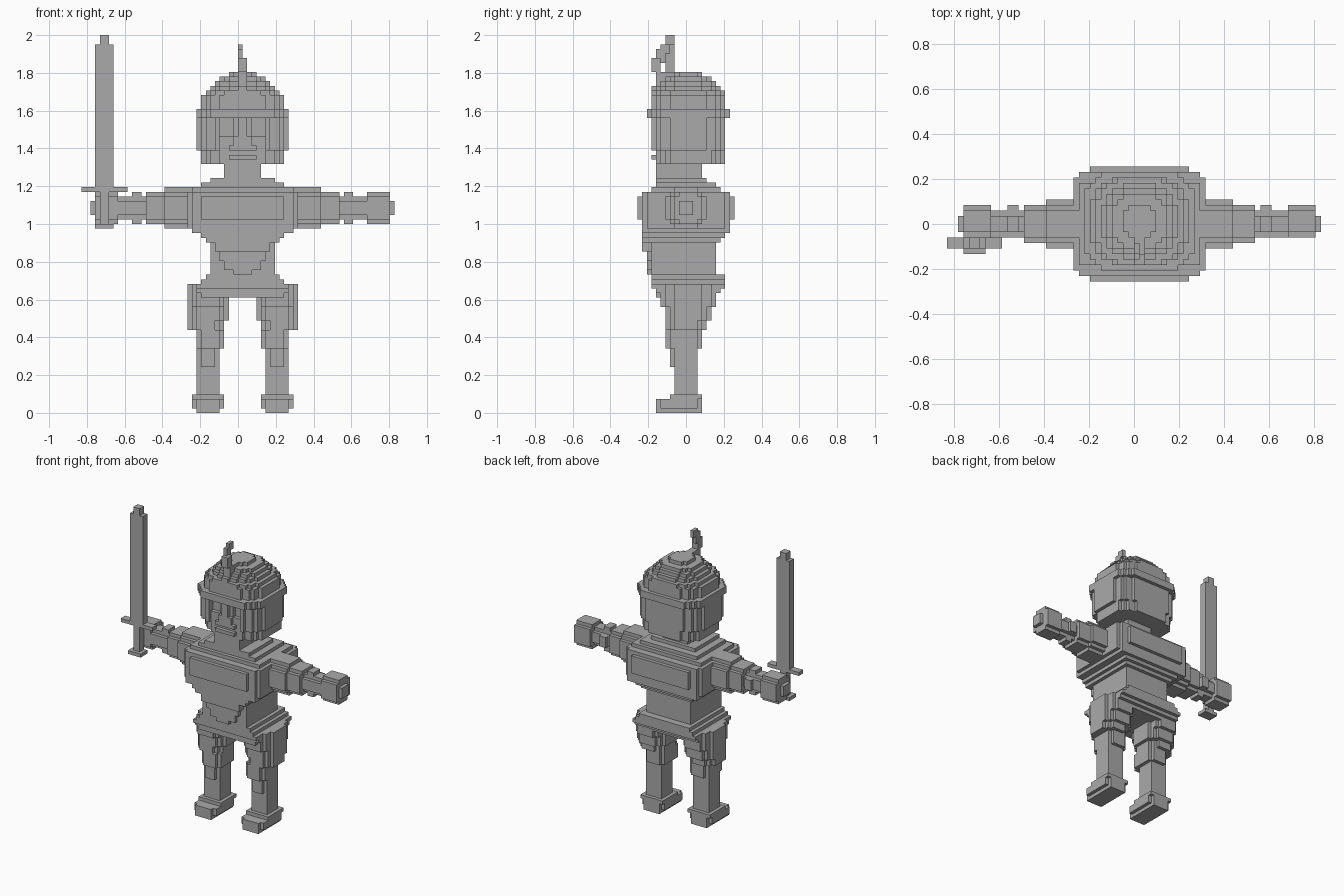
import bpy, bmesh
from mathutils import Vector

V = 2 / 82                      # size of one block
OFFSET = Vector((1, -0.5, 0))   # grid origin to model origin, in blocks

if "Cube" in bpy.data.objects:
    bpy.data.objects.remove(bpy.data.objects["Cube"])

gray = bpy.data.materials.new("stone gray")
gray.use_nodes = True
gray.diffuse_color = (0.4, 0.4, 0.4, 1)
gray.node_tree.nodes["Principled BSDF"].inputs["Base Color"].default_value = gray.diffuse_color


def box(x0, x1, y0, y1, z0, z1):
    return {(x, y, z) for x in range(x0, x1) for y in range(y0, y1) for z in range(z0, z1)}


def rounded(x0, x1, y0, y1, z0, z1, axis=2, power=2.5):
    """Blocks of a box whose section across the axis is a superellipse."""
    lo, hi = (x0, y0, z0), (x1, y1, z1)

    def inside(cell):
        total = 0
        for a in range(3):
            if a != axis:
                half = (hi[a] - lo[a]) / 2
                total += abs((cell[a] + 0.5 - lo[a] - half) / half) ** power
        return total <= 1
    return {c for c in box(x0, x1, y0, y1, z0, z1) if inside(c)}


def mirrored(cells):
    return {(-1 - x, y, z) for x, y, z in cells}


def build(name, cells):
    """Skin a set of blocks with its outer faces and merge the flat areas."""
    bm = bmesh.new()
    verts = {}

    def vert(p):
        if p not in verts:
            verts[p] = bm.verts.new((Vector(p) + OFFSET) * V)
        return verts[p]

    for cell in sorted(cells):
        for a in range(3):
            b, c = (a + 1) % 3, (a + 2) % 3
            for side in (0, 1):
                near = list(cell)
                near[a] += 2 * side - 1
                if tuple(near) in cells:
                    continue
                ring = []
                for s, t in ((0, 0), (1, 0), (1, 1), (0, 1)):
                    p = list(cell)
                    p[a] += side
                    p[b] += s
                    p[c] += t
                    ring.append(vert(tuple(p)))
                bm.faces.new(ring if side else ring[::-1])
    bmesh.ops.dissolve_limit(bm, angle_limit=0.01, verts=bm.verts, edges=bm.edges)
    mesh = bpy.data.meshes.new(name)
    bm.to_mesh(mesh)
    bm.free()
    mesh.materials.append(gray)
    obj = bpy.data.objects.new(name, mesh)
    bpy.context.collection.objects.link(obj)


def pair(name, cells):
    build("left_" + name, cells)
    build("right_" + name, mirrored(cells))


# Chest: layered box with front and back plates, collar steps and taper
chest = box(-12, 12, -8, 9, 40, 48) | box(-11, 11, -9, 10, 39, 48)
chest |= box(-9, 9, -10, 11, 42, 47) | box(-11, 11, -7, 8, 48, 49)
chest |= box(-9, 9, -6, 7, 49, 50) | box(-7, 7, -6, 5, 50, 51)
chest |= box(-9, 9, -9, 9, 38, 39) | box(-8, 8, -9, 8, 37, 38)
build("chest", chest)

# Waist with a narrowing belly plate
waist = box(-7, 7, -7, 7, 29, 38)
for half, front, z0, z1 in ((6, -9, 35, 37), (5, -8, 33, 35), (4, -8, 31, 33), (2, -8, 30, 31)):
    waist |= box(-half, half, front, -7, z0, z1)
build("waist", waist)

# Pelvis widening downwards
pelvis = box(-8, 8, -7, 9, 29, 30) | box(-9, 9, -7, 9, 28, 29)
pelvis |= box(-10, 10, -7, 9, 27, 28) | box(-10, 10, -6, 8, 26, 27) | box(-9, 9, -6, 7, 25, 26)
build("pelvis", pelvis)

# Arms: round segments along x, with knobs at the wrist
arm = rounded(11, 17, -4, 5, 40, 49, 0) | rounded(17, 21, -3, 4, 41, 48, 0)
arm |= rounded(21, 28, -2, 3, 42, 47, 0, 3)
arm |= box(22, 24, -2, 4, 43, 46) | box(22, 24, -1, 2, 41, 48)
pair("arm", arm)
hand = rounded(27, 32, -2, 4, 41, 48, 0, 3) | box(32, 33, -1, 2, 43, 46)
pair("hand", hand)

# Legs: thigh tapering into the shin
thigh = rounded(3, 12, -5, 7, 23, 28) | rounded(3, 12, -4, 6, 20, 23)
thigh |= rounded(4, 12, -4, 5, 18, 20) | rounded(4, 10, -4, 4, 14, 18, power=4)
pair("thigh", thigh)
shin = rounded(5, 10, -2, 3, 3, 20, power=4) | box(6, 9, -3, 3, 10, 14)
pair("shin", shin)
foot = rounded(5, 10, -6, 4, 0, 1, power=5) | rounded(4, 11, -6, 4, 1, 3, power=5)
foot |= rounded(4, 11, -3, 4, 3, 4, power=5)
pair("foot", foot)

# Neck and head
build("neck", box(-4, 4, -6, 4, 49, 55))
head = rounded(-9, 9, -6, 9, 54, 57, power=3) | rounded(-10, 10, -7, 9, 57, 65, power=3)
head -= box(-5, 5, -7, -6, 54, 64)
for eye in (box(2, 5, -7, -5, 60, 64),):
    head -= eye | mirrored(eye)
head |= box(-1, 1, -7, -5, 58, 65) | box(-2, 2, -7, -5, 58, 60)
head |= box(-3, 3, -7, -5, 57, 58) | box(-3, 3, -7, -5, 55, 56)
build("head", head)

# Helmet: brim, stepped dome and front ridge
helmet = rounded(-10, 10, -8, 10, 64, 66, power=4)
dome = ((9, 8, 66, 69), (8, 8, 69, 70), (7, 7, 70, 71), (6, 6, 71, 72), (5, 5, 72, 73), (3, 3, 73, 74))
for half, deep, z0, z1 in dome:
    helmet |= rounded(-half, half, 1 - deep, 1 + deep, z0, z1, power=3 if z0 < 70 else 2.5)
    helmet |= box(-1, 1, max(-deep, -7), 1, z0, z1)
build("helmet", helmet)

# Curling plume on the helmet front
plume = box(-1, 1, -6, -2, 72, 74) | box(-1, 1, -7, -5, 74, 77)
plume |= box(-1, 0, -6, -4, 76, 79) | box(-1, 0, -5, -3, 78, 80)
build("plume", plume)

# Sword held upright in the right hand
sword = box(-31, -29, -4, -2, 40, 82) | box(-32, -28, -4, -2, 49, 80)
sword |= box(-35, -25, -4, -2, 48, 49) | box(-32, -28, -5, -2, 40, 41)
build("sword", sword)
